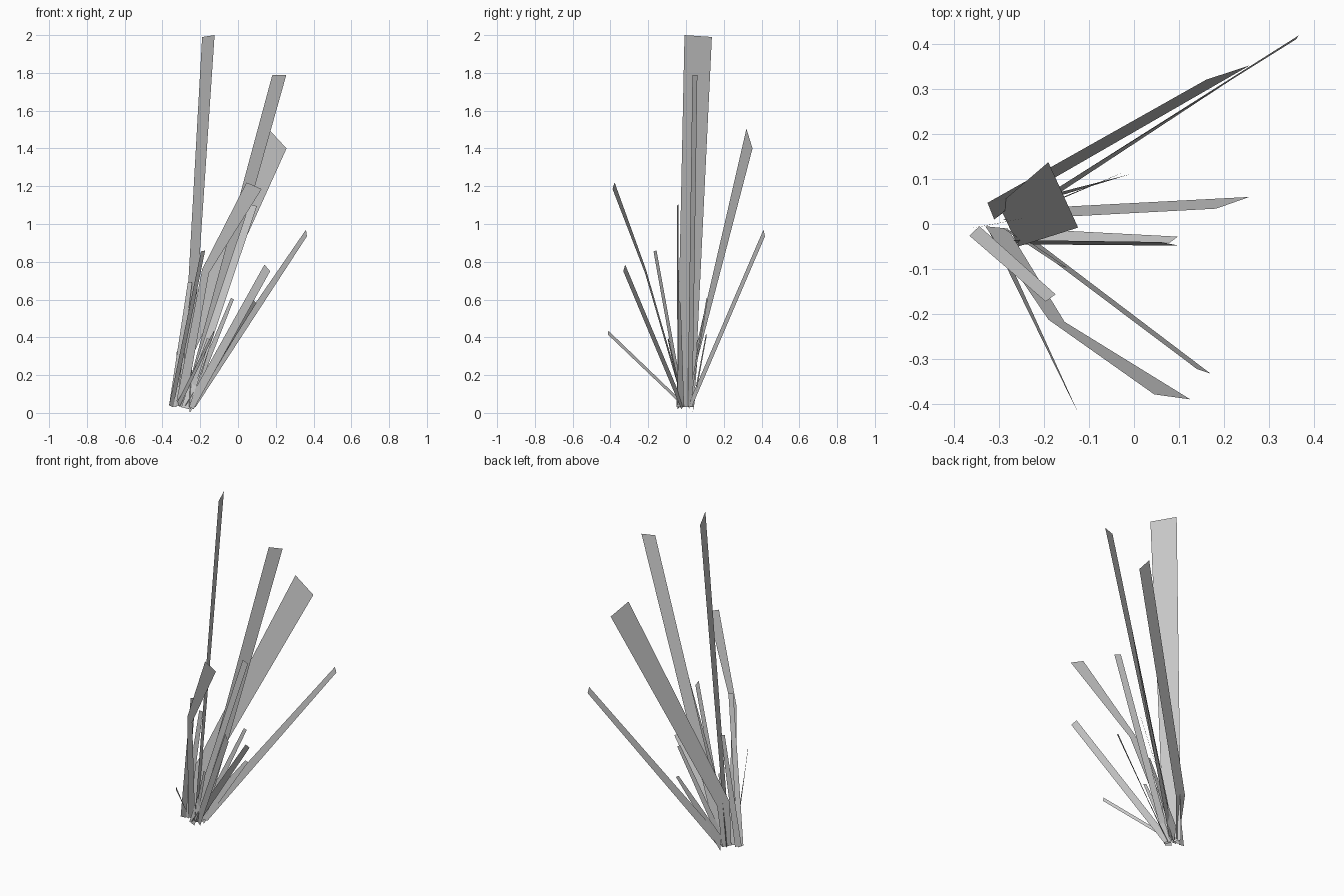
import bpy
import bmesh


def blade(name, *rows):
    """Flat leaf strip: each row is (left edge point, right edge point), base to tip."""
    bm = bmesh.new()
    pairs = [[bm.verts.new(p) for p in row] for row in rows]
    for (a, b), (c, d) in zip(pairs, pairs[1:]):
        bm.faces.new((a, b, d, c))
    mesh = bpy.data.meshes.new(name)
    bm.to_mesh(mesh)
    bm.free()
    obj = bpy.data.objects.new(name, mesh)
    bpy.context.collection.objects.link(obj)


# Tall blades
blade("tallest_blade", ((-.30, .043, .03), (-.257, -.05, .03)),
      ((-.19, .137, 1.99), (-.124, -.008, 2.0)))
blade("tall_blade", ((-.29, .009, .04), (-.24, .034, .03)),
      ((.182, .034, 1.79), (.256, .06, 1.79)))
blade("wide_bent_blade", ((-.31, .01, .04), (-.27, .04, .03)),
      ((-.325, .047, .32), (-.25, .06, .28)),
      ((.16, .32, 1.505), (.257, .352, 1.40)))

# Medium blades
blade("right_back_blade", ((-.28, .01, .04), (-.225, .03, .03)),
      ((.36, .41, .97), (.365, .418, .935)))
blade("front_bent_blade", ((-.33, -.005, .04), (-.28, -.01, .03)),
      ((-.19, -.212, .76), (-.154, -.217, .74)),
      ((.045, -.378, 1.22), (.125, -.389, 1.185)))
blade("right_narrow_blade", ((-.30, -.035, .03), (-.26, -.045, .02)),
      ((.06, -.04, 1.105), (.10, -.048, 1.095)))
blade("right_front_blade", ((-.275, -.01, .04), (-.235, -.025, .02)),
      ((.14, -.322, .785), (.17, -.332, .75)))
blade("front_upright_blade", ((-.365, -.026, .04), (-.343, -.005, .03)),
      ((-.196, -.172, .855), (-.174, -.156, .86)))
blade("left_upright_blade", ((-.365, -.01, .04), (-.325, -.003, .03)),
      ((-.265, .009, .695), (-.243, .013, .69)))

# Short blades
blade("low_front_blade", ((-.32, -.02, .06), (-.31, -.01, .03)),
      ((-.128, -.411, .435), (-.126, -.414, .415)))
blade("low_right_blade", ((-.28, -.045, .04), (-.25, -.01, .03)),
      ((.08, -.041, .60), (.097, -.028, .58)))
blade("short_front_blade", ((-.29, -.01, .04), (-.26, -.02, .03)),
      ((-.165, -.092, .395), (-.148, -.097, .39)))
blade("short_back_blade", ((-.28, .01, .04), (-.25, .018, .02)),
      ((-.037, .109, .61), (-.022, .115, .60)))
blade("lowest_back_blade", ((-.265, .045, .10), (-.255, .035, 0)),
      ((-.025, .106, .42), (-.01, .11, .41)))
